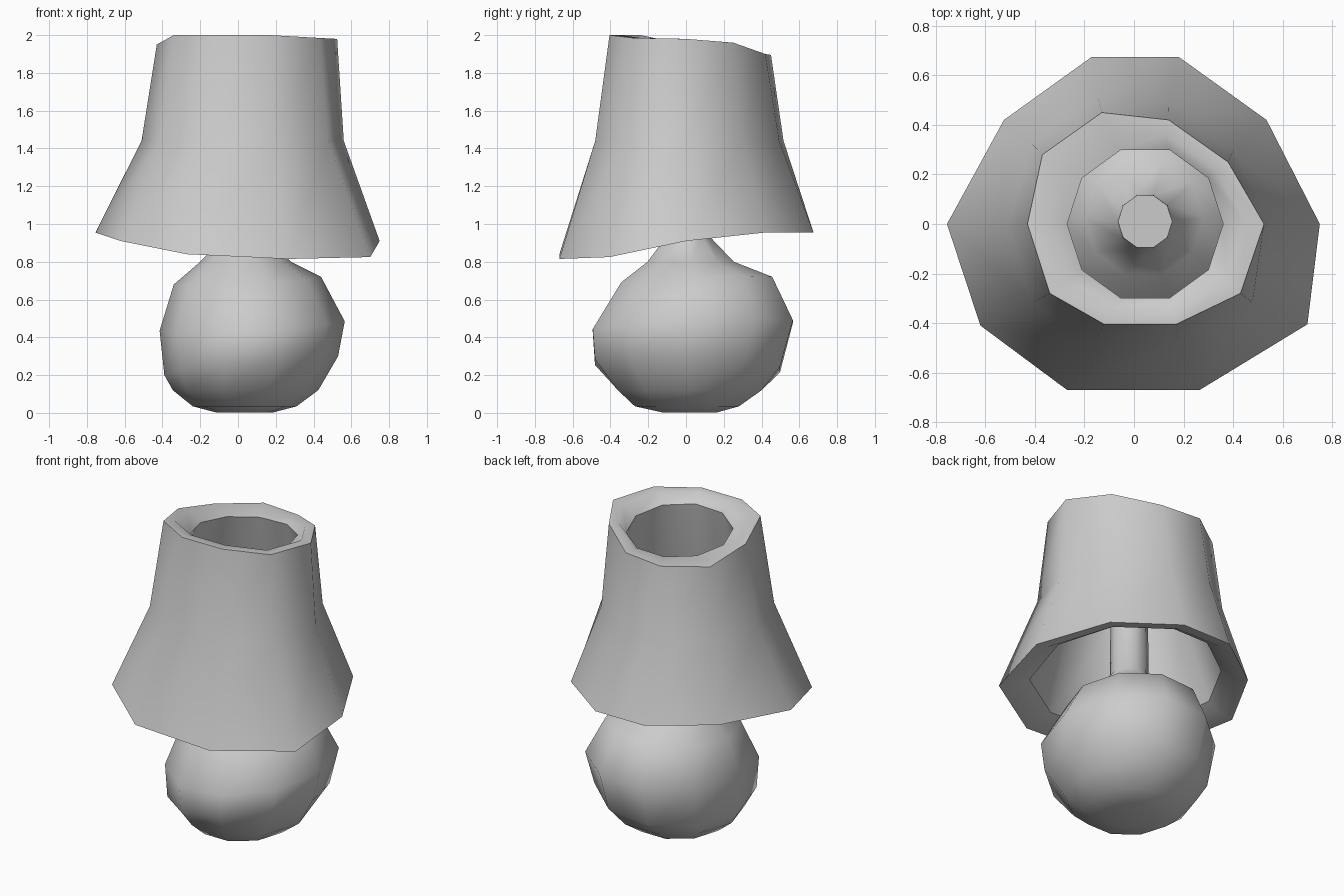
import bpy, bmesh
from math import sin, cos, pi

if "Cube" in bpy.data.objects:
    bpy.data.objects.remove(bpy.data.objects["Cube"])

N = 10


def ring(z, cx, cy, rx, ry, tilt_x=0.0, tilt_y=0.0):
    """Ten-sided, optionally tilted ellipse."""
    pts = []
    for i in range(N):
        c, s = cos(2 * pi * i / N), sin(2 * pi * i / N)
        pts.append((cx + rx * c, cy + ry * s, z + tilt_x * c + tilt_y * s))
    return pts


def blend(a, b, t):
    return [tuple(p + (q - p) * t for p, q in zip(u, v)) for u, v in zip(a, b)]


def inset(pts, k, dz, cx=0.02):
    return [(cx + (x - cx) * k, y * k, z + dz) for x, y, z in pts]


def loft(name, rings, closed=False, sharp=()):
    """Skin a stack of rings; closed joins last to first, otherwise cap both ends."""
    bm = bmesh.new()
    loops = [[bm.verts.new(p) for p in r] for r in rings]
    pairs = list(zip(loops, loops[1:]))
    if closed:
        pairs.append((loops[-1], loops[0]))
    else:
        bm.faces.new(loops[0][::-1])
        bm.faces.new(loops[-1])
    for a, b in pairs:
        for i in range(N):
            j = (i + 1) % N
            bm.faces.new((a[i], a[j], b[j], b[i]))
    bmesh.ops.recalc_face_normals(bm, faces=bm.faces)
    for f in bm.faces:
        f.smooth = True
    for k in sharp:
        for i in range(N):
            bm.edges.get((loops[k][i], loops[k][(i + 1) % N])).smooth = False
    me = bpy.data.meshes.new(name)
    bm.to_mesh(me)
    bm.free()
    ob = bpy.data.objects.new(name, me)
    bpy.context.collection.objects.link(ob)
    return ob


# Round, slightly lopsided base running up into a capped stem
loft("lamp_base_and_stem", [
    ring(0.002, 0.035, 0.02, 0.15, 0.15),
    ring(0.035, 0.035, 0.005, 0.275, 0.29),
    ring(0.12, 0.04, 0.02, 0.385, 0.40),
    ring(0.25, 0.07, 0.008, 0.46, 0.515, 0.05, -0.02),
    ring(0.46, 0.075, 0.036, 0.49, 0.557, 0.025, 0.025),
    ring(0.70, 0.05, 0.057, 0.39, 0.42, 0.02, 0.015),
    ring(0.80, 0.04, 0.025, 0.24, 0.24),
    ring(0.94, 0.045, 0.01, 0.115, 0.115),
    ring(1.40, 0.045, 0.01, 0.11, 0.11),
], sharp=(8,))

# Crooked shade: uneven rims, waisted outer wall, thick lips, inner wall
bottom = [(0.75, 0, 0.91), (0.535, 0.42, 0.955), (0.18, 0.675, 0.955),
          (-0.17, 0.675, 0.955), (-0.525, 0.42, 0.955), (-0.755, 0, 0.955),
          (-0.62, -0.41, 0.91), (-0.27, -0.67, 0.84),
          (0.265, -0.67, 0.815), (0.70, -0.405, 0.825)]
top = [(0.525, 0, 1.98), (0.38, 0.25, 1.96), (0.14, 0.42, 1.90),
       (-0.13, 0.45, 1.895), (-0.37, 0.28, 1.89), (-0.43, 0, 1.95),
       (-0.34, -0.28, 2.0), (-0.12, -0.405, 2.0),
       (0.17, -0.405, 2.0), (0.43, -0.28, 1.985)]
waist = [(0.01 + (x - 0.02) * 0.98, y * 1.02, 1.44)
         for x, y, z in blend(top, bottom, 0.25)]
loft("shade", [
    bottom, waist, top,
    inset(top, 0.86, 0.0, 0.045),
    ring(1.91, 0.045, 0, 0.315, 0.315, 0.01, -0.03),
    ring(1.45, 0.035, 0.01, 0.42, 0.41),
    inset(bottom, 0.77, 0.06),
    inset(bottom, 0.89, 0.01),
], closed=True, sharp=(0, 2, 4, 6))
